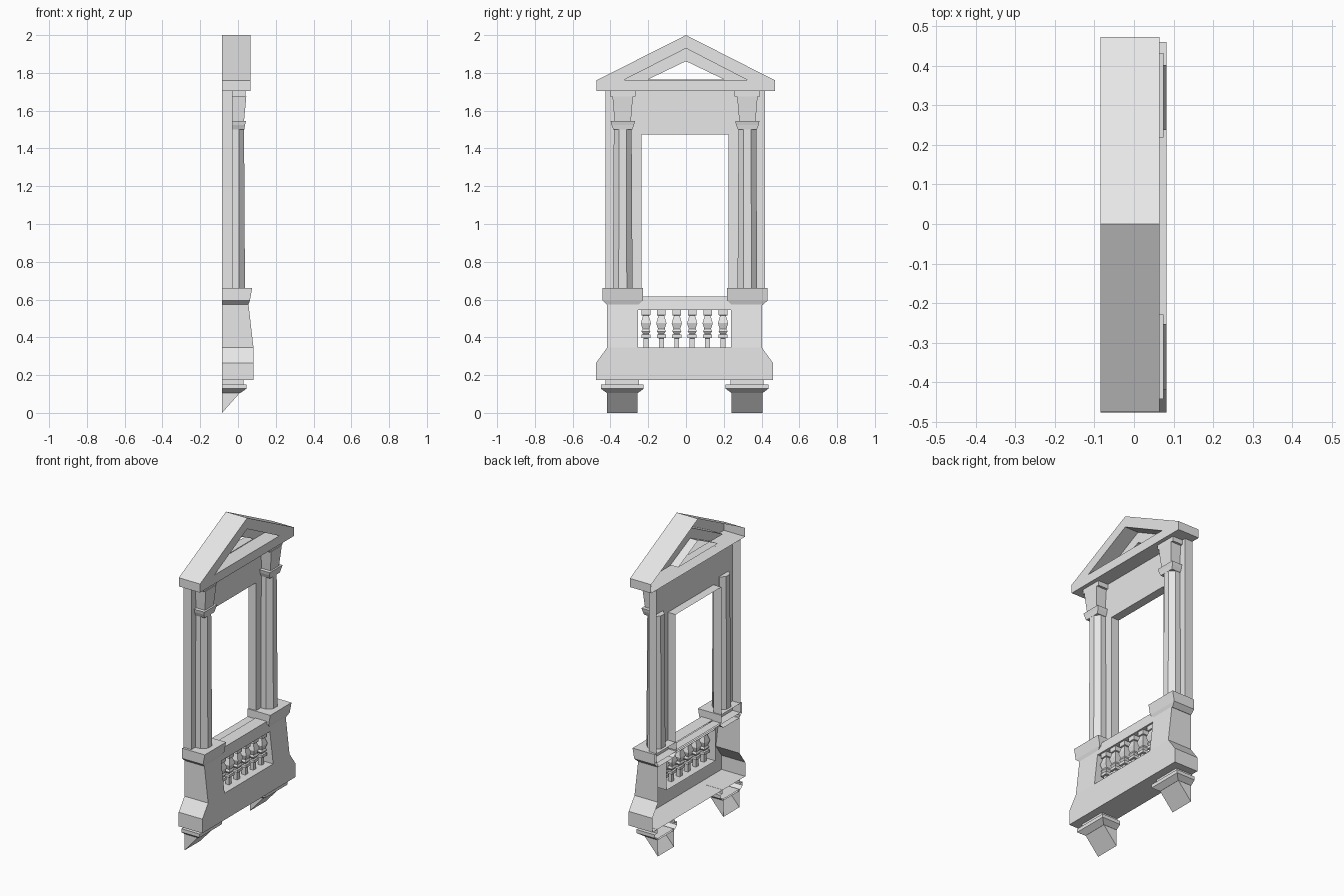
import bpy, bmesh, math
from mathutils import Vector

if "Cube" in bpy.data.objects:
    bpy.data.objects.remove(bpy.data.objects["Cube"], do_unlink=True)

stone = bpy.data.materials.new("pale grey stone")
stone.use_nodes = True
stone.diffuse_color = (0.8, 0.8, 0.8, 1)
stone.node_tree.nodes["Principled BSDF"].inputs["Base Color"].default_value = (0.8, 0.8, 0.8, 1)

BACK = -0.085      # plane the whole piece is mounted on
WALL = -0.03       # front plane of the window surround
CY = -0.005        # centre line of the symmetrical parts
SIDES = (("right", CY - 0.33), ("left", CY + 0.33))


def finish(name, bm):
    """Turn a bmesh into a flat shaded stone object."""
    bmesh.ops.remove_doubles(bm, verts=bm.verts, dist=1e-5)
    bmesh.ops.recalc_face_normals(bm, faces=bm.faces)
    mesh = bpy.data.meshes.new(name)
    bm.to_mesh(mesh)
    bm.free()
    mesh.materials.append(stone)
    obj = bpy.data.objects.new(name, mesh)
    bpy.context.collection.objects.link(obj)
    return obj


def quad(bm, *points):
    return bm.faces.new([bm.verts.new(p) for p in points])


def stack(name, cy, levels, xb=BACK):
    """Open-backed moulding; levels are (z, half width, front x)."""
    bm = bmesh.new()
    rings = []
    for z, h, xf in levels:
        rings.append([bm.verts.new(p) for p in
                      ((xb, cy - h, z), (xf, cy - h, z), (xf, cy + h, z), (xb, cy + h, z))])
    for a, b in zip(rings, rings[1:]):
        for i in range(3):
            bm.faces.new((a[i], a[i + 1], b[i + 1], b[i]))
    if levels[0][2] - xb > 0.01:
        bm.faces.new(rings[0])
    bm.faces.new(rings[-1])
    return finish(name, bm)


def framed_shell(name, outer, inner, xf, xb_outer, xb_inner):
    """Front plate with an opening, plus returns running backwards."""
    bm = bmesh.new()
    edges = []
    for loop in (outer, inner):
        vs = [bm.verts.new((xf, y, z)) for y, z in loop]
        edges += [bm.edges.new((vs[i], vs[(i + 1) % len(vs)])) for i in range(len(vs))]
    bmesh.ops.triangle_fill(bm, edges=edges, use_beauty=True, normal=Vector((1, 0, 0)))
    for loop, xb in ((outer, xb_outer), (inner, xb_inner)):
        if xb is None:
            continue
        for (y0, z0), (y1, z1) in zip(loop, loop[1:] + loop[:1]):
            quad(bm, (xf, y0, z0), (xf, y1, z1), (xb, y1, z1), (xb, y0, z0))
    return finish(name, bm)


def lathe(name, cx, cy, profile, sides):
    """Faceted turned part; profile is (z, distance to flat side)."""
    bm = bmesh.new()
    rings = []
    for z, r in profile:
        r /= math.cos(math.pi / sides)
        rings.append([bm.verts.new((cx + r * math.cos((i + .5) * math.tau / sides),
                                    cy + r * math.sin((i + .5) * math.tau / sides), z))
                      for i in range(sides)])
    for a, b in zip(rings, rings[1:]):
        for i in range(sides):
            j = (i + 1) % sides
            bm.faces.new((a[i], a[j], b[j], b[i]))
    bm.faces.new(rings[0])
    bm.faces.new(rings[-1])
    return finish(name, bm)


# Pediment: raking cornice, recessed panel and pierced triangle
recess = [(-0.33, 1.762), (0.325, 1.762), (0, 1.93)]
framed_shell("pediment_cornice",
             [(-0.475, 1.705), (0.472, 1.705), (0.472, 1.76), (0, 2.0), (-0.475, 1.76)],
             recess, 0.065, BACK, WALL)
framed_shell("pediment_panel", recess, [(-0.2, 1.766), (0.2, 1.766), (0, 1.862)],
             WALL, None, BACK)

# Window surround with its opening
framed_shell("window_surround",
             [(CY - 0.422, 0.6), (CY + 0.422, 0.6), (CY + 0.422, 1.705), (CY - 0.422, 1.705)],
             [(CY - 0.23, 0.61), (CY + 0.23, 0.61), (CY + 0.23, 1.475), (CY - 0.23, 1.475)],
             WALL, BACK, BACK)

for side, cy in SIDES:
    # Columns with square capitals
    lathe(side + "_column", -0.015, cy, [(0.655, 0.052), (1.505, 0.047)], 8)
    stack(side + "_capital", cy,
          [(1.50, 0.05, 0.033), (1.525, 0.06, 0.037), (1.545, 0.064, 0.042),
           (1.546, 0.043, 0.032), (1.59, 0.047, 0.036), (1.675, 0.054, 0.044)], WALL)
    stack(side + "_abacus", cy, [(1.675, 0.068, 0.04), (1.706, 0.068, 0.04)], WALL)
    # Pedestal caps
    stack(side + "_pedestal_cap", cy,
          [(0.57, 0.08, 0.054), (0.595, 0.107, 0.063), (0.66, 0.107, 0.075)])
    # Wedge brackets below the base
    stack(side + "_bracket", cy - 0.002,
          [(0.0, 0.081, BACK + 0.001), (0.115, 0.081, 0.018)])
    stack(side + "_bracket_plate", cy - 0.002,
          [(0.105, 0.082, 0.012), (0.128, 0.113, 0.045), (0.15, 0.113, 0.045),
           (0.15, 0.088, 0.03), (0.176, 0.088, 0.03)])

# Balcony base: flared open-backed shell, pierced for the balusters
HOLE = 0.245
levels = [(0.175, 0.468, 0.082), (0.265, 0.468, 0.082), (0.345, 0.41, 0.082),
          (0.545, 0.41, 0.059), (0.59, 0.41, 0.054)]
by = CY - 0.003
bm = bmesh.new()
for k, ((z0, h0, x0), (z1, h1, x1)) in enumerate(zip(levels, levels[1:])):
    low, high = (-h0, -HOLE, HOLE, h0), (-h1, -HOLE, HOLE, h1)
    for i in range(3):
        if not (i == 1 and k == 2):
            quad(bm, (x0, by + low[i], z0), (x0, by + low[i + 1], z0),
                 (x1, by + high[i + 1], z1), (x1, by + high[i], z1))
    for s in (-1, 1):
        quad(bm, (x0, by + s * h0, z0), (BACK, by + s * h0, z0),
             (BACK, by + s * h1, z1), (x1, by + s * h1, z1))
h, xf = levels[0][1:]
quad(bm, (BACK, by - h, 0.175), (xf, by - h, 0.175), (xf, by + h, 0.175), (BACK, by + h, 0.175))
# Sill and jambs of the pierced panel
quad(bm, (0.082, by - HOLE, 0.345), (0.082, by + HOLE, 0.345),
     (WALL, by + HOLE, 0.345), (WALL, by - HOLE, 0.345))
for s in (-1, 1):
    quad(bm, (0.082, by + s * HOLE, 0.345), (0.059, by + s * HOLE, 0.545),
         (WALL, by + s * HOLE, 0.545), (WALL, by + s * HOLE, 0.345))
finish("balcony_base", bm)

# Handrail
stack("balcony_rail", by, [(0.545, HOLE, 0.059), (0.615, HOLE, 0.051)], WALL)

# Row of square balusters
baluster = [(0.344, 0.013), (0.395, 0.013), (0.397, 0.024), (0.415, 0.024), (0.417, 0.014),
            (0.432, 0.024), (0.445, 0.018), (0.475, 0.027), (0.515, 0.015),
            (0.517, 0.023), (0.546, 0.023)]
pitch = 2 * HOLE / 6
for n in range(6):
    lathe(f"baluster_{n + 1}", 0.025, by - HOLE + (n + 0.5) * pitch, baluster, 4)
